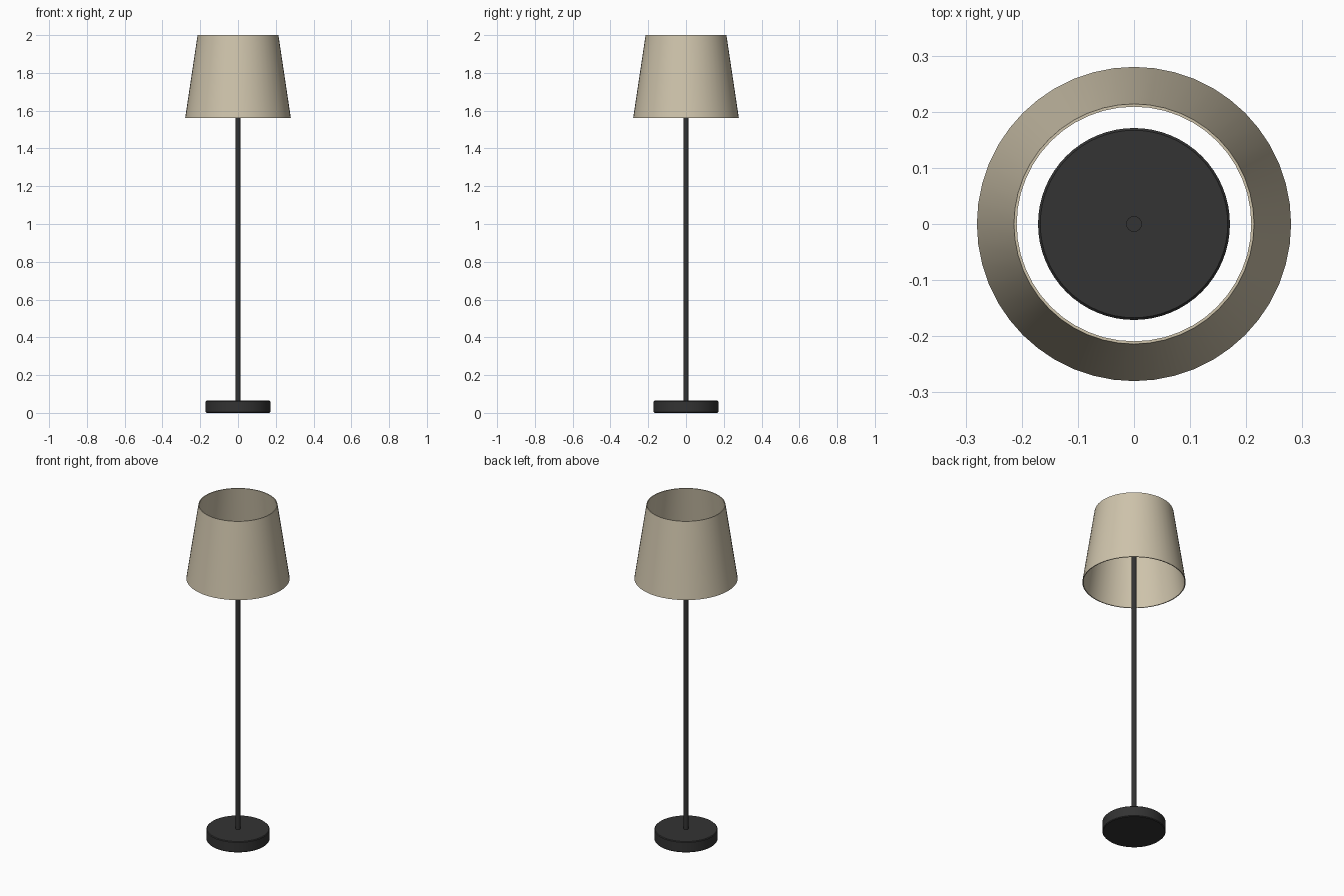
import bpy
import bmesh
import math

if "Cube" in bpy.data.objects:
    bpy.data.objects.remove(bpy.data.objects["Cube"])


def material(name, color):
    mat = bpy.data.materials.new(name)
    mat.use_nodes = True
    mat.diffuse_color = (*color, 1)
    mat.node_tree.nodes["Principled BSDF"].inputs["Base Color"].default_value = (*color, 1)
    return mat


def lathe(name, profile, sides, mat, closed=False):
    """Spin a radius/height profile around z; radius zero gives a pole point."""
    bm = bmesh.new()
    verts = [bm.verts.new((r, 0, z)) for r, z in profile]
    pairs = list(zip(verts, verts[1:] + verts[:1] if closed else verts[1:]))
    edges = [bm.edges.new(pair) for pair in pairs]
    bmesh.ops.spin(bm, geom=verts + edges, axis=(0, 0, 1), cent=(0, 0, 0),
                   angle=math.tau, steps=sides, use_duplicate=False)
    bmesh.ops.remove_doubles(bm, verts=bm.verts, dist=0.0001)
    bmesh.ops.recalc_face_normals(bm, faces=bm.faces)
    mesh = bpy.data.meshes.new(name)
    bm.to_mesh(mesh)
    bm.free()
    mesh.materials.append(mat)
    obj = bpy.data.objects.new(name, mesh)
    bpy.context.collection.objects.link(obj)
    bpy.ops.object.select_all(action="DESELECT")
    obj.select_set(True)
    bpy.context.view_layer.objects.active = obj
    bpy.ops.object.shade_smooth_by_angle(angle=math.radians(35))
    return obj


black = material("black metal", (0.033, 0.033, 0.033))
linen = material("beige linen", (0.62, 0.55, 0.41))

# Weighted disc base with softly rounded rims
lathe("base", [(0, 0), (0.167, 0), (0.171, 0.004), (0.171, 0.061),
               (0.167, 0.065), (0, 0.065)], 64, black)

# Slim pole ending inside the shade
lathe("pole", [(0, 0.06), (0.014, 0.06), (0.014, 1.78), (0, 1.78)], 24, black)

# Open tapered shade with a thin wall
lathe("shade", [(0.28, 1.56), (0.214, 2.0), (0.209, 2.0), (0.275, 1.56)],
      48, linen, closed=True)
